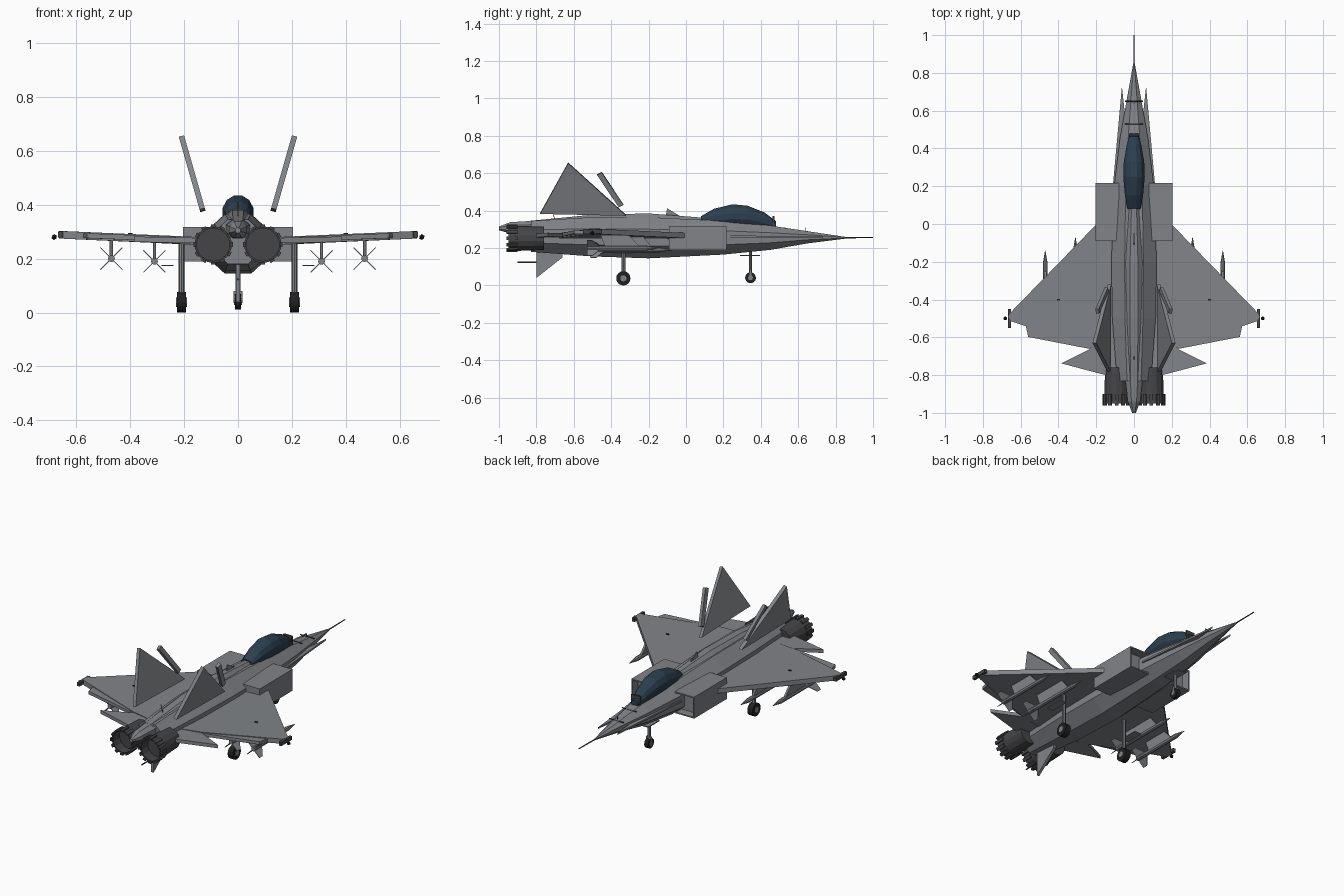
import bpy, bmesh, math
from mathutils import Vector, Matrix

if "Cube" in bpy.data.objects:
    bpy.data.objects.remove(bpy.data.objects["Cube"])


def material(name, rgb):
    m = bpy.data.materials.new(name)
    m.diffuse_color = (*rgb, 1)
    m.use_nodes = True
    m.node_tree.nodes["Principled BSDF"].inputs["Base Color"].default_value = m.diffuse_color
    return m


GREY = material("airframe_grey", (0.22, 0.23, 0.25))
DARK = material("dark_metal", (0.06, 0.06, 0.065))
GLASS = material("canopy_glass", (0.025, 0.05, 0.08))
BLACK = material("rubber_black", (0.015, 0.015, 0.015))


def finish(name, bm, mat):
    bmesh.ops.recalc_face_normals(bm, faces=bm.faces[:])
    me = bpy.data.meshes.new(name)
    bm.to_mesh(me)
    bm.free()
    ob = bpy.data.objects.new(name, me)
    bpy.context.collection.objects.link(ob)
    me.materials.append(mat)
    return ob


def loft(name, sections, n=8, x=0.0, mat=GREY):
    """Skin n-sided rings given as (y, half width, top z, bottom z)."""
    bm = bmesh.new()
    k = math.cos(math.pi / n)
    rings = []
    for y, w, zt, zb in sections:
        ring = []
        for i in range(n):
            a = 2 * math.pi * (i + 0.5) / n
            ring.append(bm.verts.new((x + w * math.cos(a) / k, y,
                                      (zt + zb) / 2 + (zt - zb) / 2 * math.sin(a) / k)))
        rings.append(ring)
    for a, b in zip(rings, rings[1:]):
        for i in range(n):
            j = (i + 1) % n
            bm.faces.new((a[i], a[j], b[j], b[i]))
    bm.faces.new(rings[0])
    bm.faces.new(rings[-1])
    return finish(name, bm, mat)


def plate(name, pts, half, mat=GREY):
    """Flat panel: polygon pts thickened by +-half vector."""
    bm = bmesh.new()
    h = Vector(half)
    a = [bm.verts.new(Vector(p) + h) for p in pts]
    b = [bm.verts.new(Vector(p) - h) for p in pts]
    bm.faces.new(a)
    bm.faces.new(b)
    for i in range(len(a)):
        j = (i + 1) % len(a)
        bm.faces.new((a[i], a[j], b[j], b[i]))
    return finish(name, bm, mat)


def box(name, lo, hi, mat=GREY):
    (x0, y0, z0), (x1, y1, z1) = lo, hi
    z = (z0 + z1) / 2
    return plate(name, [(x0, y0, z), (x1, y0, z), (x1, y1, z), (x0, y1, z)],
                 (0, 0, (z1 - z0) / 2), mat)


def rod(name, p, q, r0, r1=None, n=8, mat=GREY):
    p, q = Vector(p), Vector(q)
    bm = bmesh.new()
    M = Matrix.Translation((p + q) / 2) @ (q - p).to_track_quat('Z', 'Y').to_matrix().to_4x4()
    bmesh.ops.create_cone(bm, cap_ends=True, segments=n, radius1=r0,
                          radius2=r0 if r1 is None else r1, depth=(q - p).length, matrix=M)
    return finish(name, bm, mat)


# Fuselage, spine, tail sting and pitot
loft("fuselage", [(0.85, .004, .26, .25), (0.65, .04, .29, .225), (0.45, .075, .32, .19),
                  (0.2, .105, .345, .165), (-0.2, .12, .365, .145),
                  (-0.5, .115, .365, .155), (-0.83, .09, .345, .18)])
loft("spine", [(0.12, .03, .36, .3), (-0.2, .05, .385, .3), (-0.5, .05, .378, .3), (-0.84, .045, .345, .28)])
loft("tail_sting", [(-0.83, .045, .345, .275), (-0.94, .033, .338, .278), (-1, .01, .315, .295)])
rod("pitot", (0, 0.84, .255), (0, 1, .257), .004, .003, 6, DARK)

# Canopy with windscreen bow
loft("canopy", [(0.08, .035, .37, .33), (0.15, .048, .41, .31), (0.25, .057, .434, .31),
                (0.33, .054, .426, .31), (0.42, .038, .39, .3), (0.48, .022, .345, .3)], 12, mat=GLASS)
box("windscreen_bow", (-.028, .462, .31), (.028, .472, .37), DARK)

# Antennas and nose details
plate("dorsal_blade", [(0, -.03, .37), (0, -.11, .37), (0, -.10, .412)], (.003, 0, 0))
rod("rear_aerial", (0, -.7, .35), (0, -.72, .41), .002, n=5)
rod("nose_aerial", (0, .64, .285), (0, .64, .31), .002, n=5, mat=DARK)
for y, z in ((.65, .29), (.53, .308)):
    rod("nose_probe", (-.048, y, z), (.048, y, z), .003, n=5, mat=DARK)

# Central ventral fin and hook
plate("ventral_fin", [(0, -.8, .19), (0, -.8, .04), (0, -.66, .15), (0, -.66, .17)], (.008, 0, 0))
rod("tail_hook", (0, -.9, .123), (0, -.78, .123), .004, n=6, mat=DARK)


def wheel(name, x, y, z, r, half):
    rod(name + "_tyre", (x - half, y, z), (x + half, y, z), r, n=16, mat=BLACK)
    rod(name + "_hub", (x - half - .003, y, z), (x + half + .003, y, z), r * .45, n=10)


# Nose gear
wheel("nose_wheel", 0, .345, .041, .029, .012)
rod("nose_strut", (0, .345, .045), (0, .345, .2), .009)
box("nose_fork", (-.016, .339, .036), (.016, .351, .08))
box("nose_gear_door", (-.03, .29, .157), (.03, .395, .163))

for s in (1, -1):
    # Wing, elevon and tailplane
    plate("wing", [(s * .08, .1, .263), (s * .11, .09, .263), (s * .65, -.465, .288), (s * .665, -.49, .289),
                   (s * .65, -.515, .288), (s * .23, -.655, .27), (s * .08, -.68, .263)], (0, 0, .014))
    plate("elevon", [(s * .23, -.61, .272), (s * .575, -.53, .285), (s * .56, -.598, .285),
                     (s * .23, -.662, .272)], (0, 0, .009))
    plate("tailplane", [(s * .07, -.62, .265), (s * .2, -.645, .268), (s * .385, -.738, .272),
                        (s * .15, -.8, .267), (s * .07, -.8, .265)], (0, 0, .01))
    # Nose strake
    plate("nose_strake", [(s * .064, .73, .258), (s * .112, .2, .262), (s * .07, .2, .262),
                          (s * .05, .6, .258)], (0, 0, .005))
    # Canted tail fin and loose strip in the same plane
    for name, pts, t in (("tail_fin", [(-.32, .375), (-.78, .385), (-.63, .655)], .01),
                         ("fin_strip", [(-.36, .42), (-.335, .432), (-.45, .605), (-.475, .592)], .009)):
        plate(name, [(s * (.13 + (z - .375) * .286), y, z) for y, z in pts],
              (s * t * .96, 0, -t * .275))
    # Intake box with recessed mouth
    intake = box("intake", (min(s * .08, s * .205), -.09, .19), (max(s * .08, s * .205), .217, .317))
    bm = bmesh.new()
    bm.from_mesh(intake.data)
    mouth = max(bm.faces, key=lambda f: f.calc_center_median().y)
    bmesh.ops.inset_individual(bm, faces=[mouth], thickness=.01)
    deep = bmesh.ops.extrude_discrete_faces(bm, faces=[mouth])["faces"][0]
    bmesh.ops.translate(bm, verts=deep.verts[:], vec=(0, -.05, 0))
    bm.to_mesh(intake.data)
    bm.free()
    # Engine nozzle with recessed end and petals
    x, zc = s * .092, .252
    noz = rod("nozzle", (x, -.76, zc), (x, -.95, zc), .062, .069, 14, DARK)
    bm = bmesh.new()
    bm.from_mesh(noz.data)
    end = min(bm.faces, key=lambda f: f.calc_center_median().y)
    bmesh.ops.inset_individual(bm, faces=[end], thickness=.008)
    deep = bmesh.ops.extrude_discrete_faces(bm, faces=[end])["faces"][0]
    bmesh.ops.translate(bm, verts=deep.verts[:], vec=(0, .06, 0))
    bm.to_mesh(noz.data)
    bm.free()
    for i in range(12):
        p = box("nozzle_petal", (-.009, -.96, .064), (.009, -.90, .074), DARK)
        p.data.transform(Matrix.Translation((x, 0, zc)) @ Matrix.Rotation(i * math.pi / 6, 4, 'Y'))
    # Stores on pylons with crossed fins
    for mx, mz, y0, y1 in ((.31, .19, -.51, -.07), (.47, .2, -.53, -.14)):
        mx *= s
        plate("pylon", [(mx, y0 + .1, mz), (mx, y1 - .1, mz), (mx, y1 - .17, .275), (mx, y0 + .07, .275)],
              (.006, 0, 0))
        rod("missile_body", (mx, y0, mz), (mx, y1 - .07, mz), .013)
        rod("missile_nose", (mx, y1 - .07, mz), (mx, y1, mz), .013, .001)
        for a in (45, 135):
            c, d = .058 * math.cos(math.radians(a)), .058 * math.sin(math.radians(a))
            n = (-d * .03, 0, c * .03)
            plate("missile_fins", [(mx + c, y0, mz + d), (mx + c, y0 + .03, mz + d), (mx, y0 + .08, mz),
                                   (mx - c, y0 + .03, mz - d), (mx - c, y0, mz - d)], n)
    # Wing-tip rail, light and wing marker
    box("tip_rail", (s * .66 - .008, -.55, .278), (s * .66 + .008, -.45, .3), DARK)
    bm = bmesh.new()
    bmesh.ops.create_icosphere(bm, subdivisions=1, radius=.011,
                               matrix=Matrix.Translation((s * .682, -.5, .28)))
    finish("tip_light", bm, BLACK)
    box("wing_marker", (s * .4 - .008, -.404, .285), (s * .4 + .008, -.396, .295), BLACK)
    # Main gear
    wheel("main_wheel", s * .21, -.335, .038, .038, .017)
    rod("main_strut", (s * .21, -.335, .05), (s * .21, -.335, .27), .011)
    box("main_gear_door", (s * .262 - .022, -.39, .172), (s * .262 + .022, -.28, .177))
